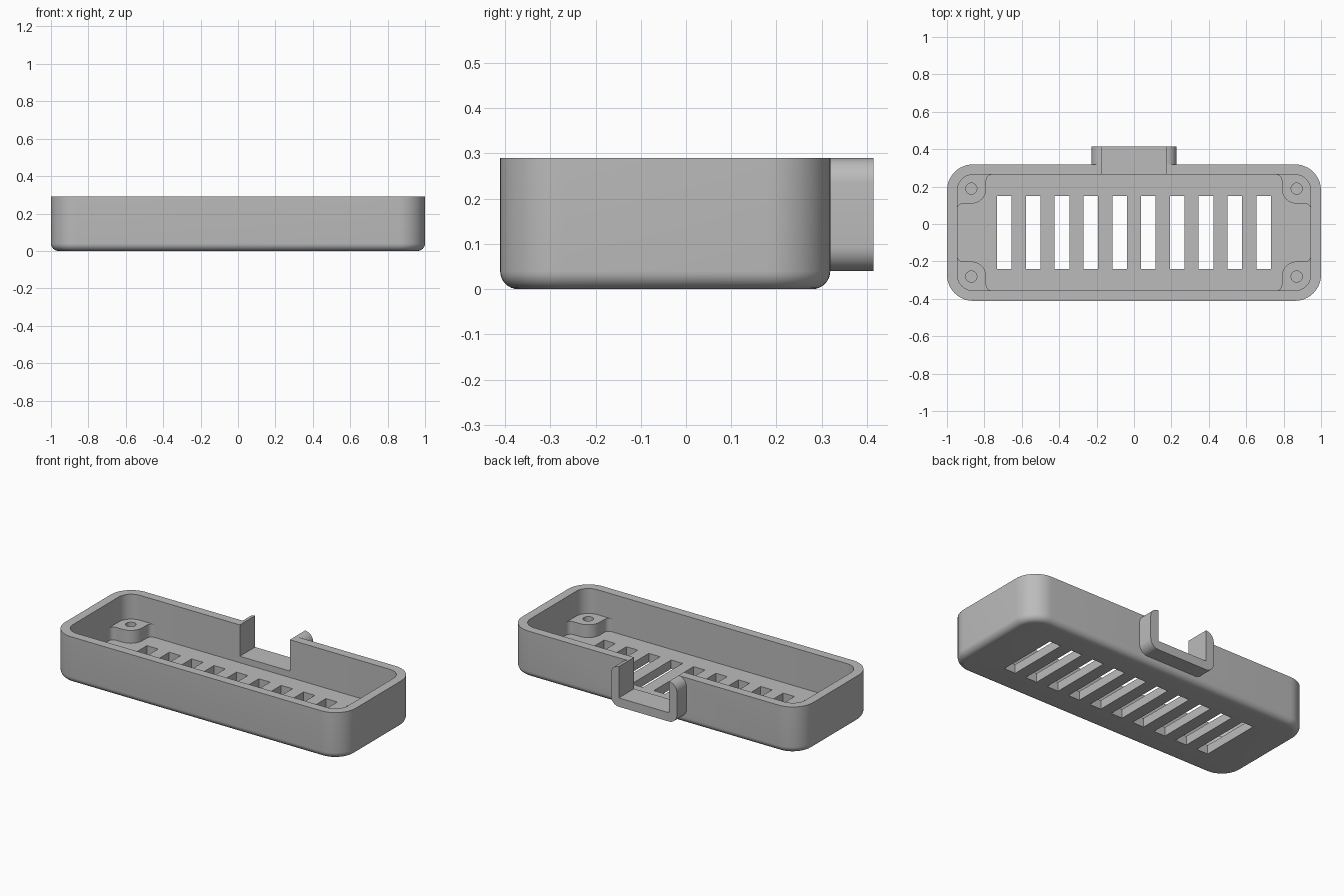
import bpy, bmesh, math
from mathutils import Vector

if "Cube" in bpy.data.objects:
    bpy.data.objects.remove(bpy.data.objects["Cube"])

gray = bpy.data.materials.new("plain gray")
gray.use_nodes = True
color = (0.5, 0.5, 0.5, 1)
gray.diffuse_color = color
gray.node_tree.nodes["Principled BSDF"].inputs["Base Color"].default_value = color

# Main dimensions
HALF_X, MID_Y, HALF_Y, HEIGHT = 1.0, -0.046, 0.365, 0.29
WALL, FLOOR = 0.055, 0.055
CORNER, FILLET = 0.14, 0.04
IN_X, IN_Y = HALF_X - WALL, HALF_Y - WALL


def arc(cx, cy, r, start, end, n=8):
    angles = [math.radians(start + (end - start) * i / n) for i in range(n + 1)]
    return [(cx + r * math.cos(a), cy + r * math.sin(a)) for a in angles]


def rounded_rect(hx, hy, r, n=12):
    pts = []
    for i, (sx, sy) in enumerate([(1, 1), (-1, 1), (-1, -1), (1, -1)]):
        pts += arc(sx * (hx - r), sy * (hy - r), r, 90 * i, 90 * i + 90, n)
    return pts


def loft(name, rings):
    """Skin a stack of equal-length rings and cap both ends."""
    bm = bmesh.new()
    loops = [[bm.verts.new(p) for p in ring] for ring in rings]
    for a, b in zip(loops, loops[1:]):
        for i in range(len(a)):
            j = (i + 1) % len(a)
            bm.faces.new((a[i], a[j], b[j], b[i]))
    bm.faces.new(loops[0])
    bm.faces.new(loops[-1])
    bmesh.ops.recalc_face_normals(bm, faces=bm.faces)
    mesh = bpy.data.meshes.new(name)
    bm.to_mesh(mesh)
    bm.free()
    mesh.materials.append(gray)
    obj = bpy.data.objects.new(name, mesh)
    bpy.context.collection.objects.link(obj)
    return obj


def prism(name, pts, z0, z1):
    return loft(name, [[(x, y, z) for x, y in pts] for z in (z0, z1)])


def box(name, x0, x1, y0, y1, z0, z1):
    return prism(name, [(x0, y0), (x1, y0), (x1, y1), (x0, y1)], z0, z1)


def activate(obj):
    bpy.ops.object.select_all(action="DESELECT")
    obj.select_set(True)
    bpy.context.view_layer.objects.active = obj


def cut(obj, cutter):
    activate(obj)
    mod = obj.modifiers.new("cut", "BOOLEAN")
    mod.operation, mod.solver, mod.object = "DIFFERENCE", "EXACT", cutter
    bpy.ops.object.modifier_apply(modifier=mod.name)
    bpy.data.objects.remove(cutter)


def smooth(obj):
    activate(obj)
    bpy.ops.object.shade_smooth_by_angle(angle=math.radians(30))


# Tray shell: filleted underside, outer wall, rim, inner wall, floor
def ring(inset, r, z):
    return [(x, y + MID_Y, z) for x, y in rounded_rect(HALF_X - inset, HALF_Y - inset, r)]


rings = []
for i in range(9):
    a = math.pi / 2 * i / 8
    inset = FILLET * (1 - math.sin(a))
    rings.append(ring(inset, CORNER - inset, FILLET * (1 - math.cos(a))))
rings += [ring(0, CORNER, HEIGHT),
          ring(WALL, CORNER - WALL, HEIGHT),
          ring(WALL, CORNER - WALL, FLOOR)]
tray = loft("tray", rings)

# Drain slots
for i in range(10):
    x = (i - 4.5) * 0.154
    cut(tray, box("slot_cutter", x - 0.039, x + 0.039, -0.24, 0.15, -0.1, 0.2))

# Opening in the back wall
OPEN_X, OPEN_Z = 0.172, 0.095
cut(tray, box("opening_cutter", -OPEN_X, OPEN_X, 0.2, 0.5, OPEN_Z, 0.5))
smooth(tray)

# U-shaped bracket behind the opening
R = 0.055
OUT_X = OPEN_X + R
BASE = OPEN_Z - R
right = [(OPEN_X, OPEN_Z), (OPEN_X, HEIGHT)]
right += arc(OPEN_X, HEIGHT - R, R, 90, 0)[1:]
right += arc(OUT_X - R, BASE + R, R, 0, -90)
profile = right + [(-x, z) for x, z in reversed(right)]
back = MID_Y + HALF_Y
bracket = loft("back_bracket", [[(x, y, z) for x, z in profile]
                                for y in (back - 0.004, 0.414)])
smooth(bracket)

# Screw bosses in the inner corners, measured from the corner inward
boss_profile = [(-0.015, 0.025), (0.025, -0.015), (0.185, -0.015)]
boss_profile += arc(0.185, 0.03, 0.03, 270, 180, 6)
boss_profile += arc(0.075, 0.075, 0.08, 0, 90, 10)
boss_profile += arc(0.03, 0.185, 0.03, 270, 180, 6)
boss_profile += [(-0.015, 0.185)]
for sx, side in ((1, "left"), (-1, "right")):
    for sy, end in ((1, "back"), (-1, "front")):
        def place(pts):
            return [(sx * (IN_X - u), MID_Y + sy * (IN_Y - v)) for u, v in pts]
        boss = prism(f"{end}_{side}_boss", place(boss_profile), FLOOR - 0.002, 0.135)
        hole = arc(0.075, 0.075, 0.03, 0, 360, 24)[:-1]
        cut(boss, prism("hole_cutter", place(hole), 0, 0.3))
        smooth(boss)
